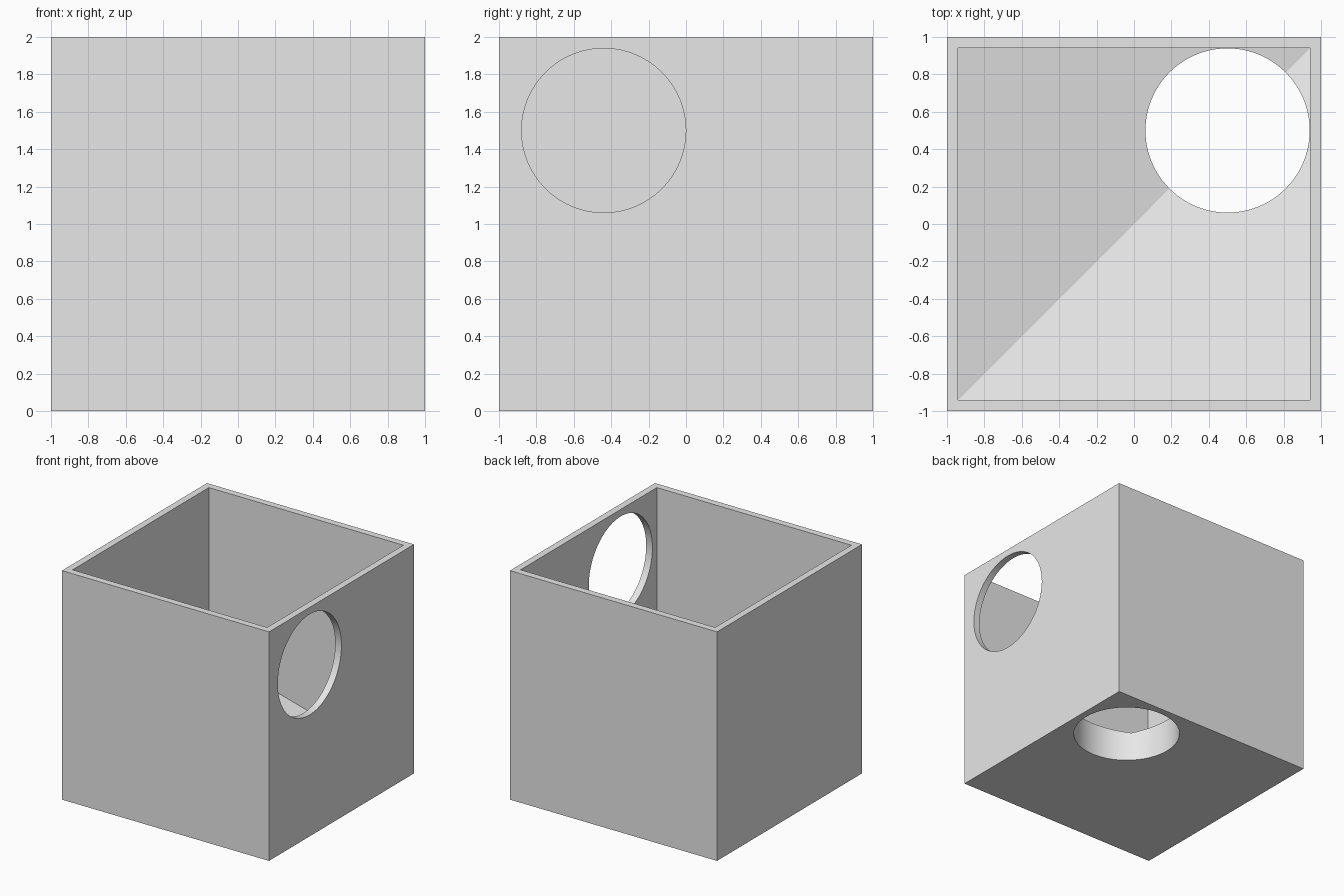
import bpy, bmesh, math

cube = bpy.data.objects.get("Cube")
if cube:
    bpy.data.objects.remove(cube, do_unlink=True)

WALL = 0.06
INNER = 1 - WALL                  # half width of the cavity
SLOPE = math.tan(math.radians(15))

grey = bpy.data.materials.new("light grey")
grey.use_nodes = True
grey.diffuse_color = (0.8, 0.8, 0.8, 1)
grey.node_tree.nodes["Principled BSDF"].inputs["Base Color"].default_value = (0.8, 0.8, 0.8, 1)


def new_object(name, bm):
    bmesh.ops.recalc_face_normals(bm, faces=bm.faces)
    mesh = bpy.data.meshes.new(name)
    bm.to_mesh(mesh)
    bm.free()
    mesh.materials.append(grey)
    ob = bpy.data.objects.new(name, mesh)
    bpy.context.collection.objects.link(ob)
    return ob


def floor_height(x, y):
    # two slopes meeting in a diagonal valley that drains to one corner
    return WALL + SLOPE * (INNER - min(x, y))


def box_body():
    bm = bmesh.new()
    signs = [(-1, -1), (1, -1), (1, 1), (-1, 1)]

    def ring(half, height):
        return [bm.verts.new((sx * half, sy * half, height(sx * half, sy * half)))
                for sx, sy in signs]

    base = ring(1, lambda x, y: 0)
    rim = ring(1, lambda x, y: 2)
    lip = ring(INNER, lambda x, y: 2)
    low = ring(INNER, floor_height)
    for lower, upper in ((base, rim), (rim, lip), (lip, low)):
        for i in range(4):
            j = (i + 1) % 4
            bm.faces.new((lower[i], lower[j], upper[j], upper[i]))
    bm.faces.new(base)
    bm.faces.new((low[0], low[1], low[2]))
    bm.faces.new((low[0], low[2], low[3]))
    return new_object("open_box", bm)


def round_cutter(name, location, depth, tilt):
    bm = bmesh.new()
    bmesh.ops.create_cone(bm, cap_ends=True, segments=96,
                          radius1=0.439, radius2=0.439, depth=depth)
    ob = new_object(name, bm)
    ob.location = location
    ob.rotation_euler.y = tilt
    ob.hide_render = True
    ob.hide_viewport = False
    return ob


box = box_body()
cutters = [round_cutter("floor_hole_cutter", (0.5, 0.5, 0.2), 1.2, 0),
           round_cutter("side_hole_cutter", (1, -0.44, 1.5), 0.5, math.pi / 2)]

# cut the drain and the side opening
bpy.context.view_layer.objects.active = box
for cutter in cutters:
    mod = box.modifiers.new(cutter.name, "BOOLEAN")
    mod.operation = "DIFFERENCE"
    mod.solver = "EXACT"
    mod.object = cutter
    bpy.ops.object.modifier_apply(modifier=mod.name)
for cutter in cutters:
    bpy.data.objects.remove(cutter, do_unlink=True)

# smooth hole walls, crisp edges elsewhere
bpy.ops.object.select_all(action="DESELECT")
box.select_set(True)
bpy.ops.object.shade_smooth_by_angle(angle=math.radians(12))
